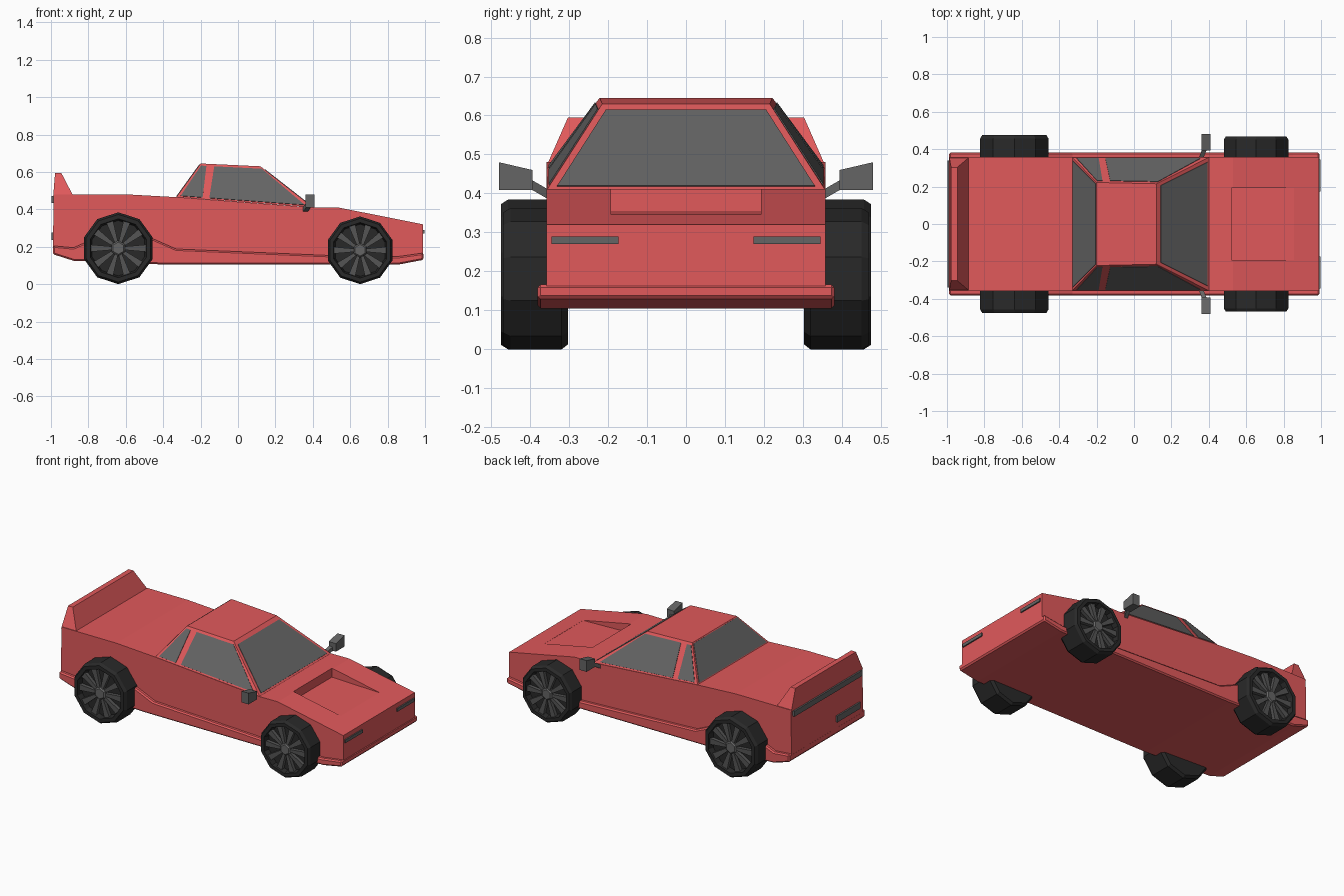
import bpy, bmesh
from math import pi, sin, cos
from mathutils import Matrix, Vector

if "Cube" in bpy.data.objects:
    bpy.data.objects.remove(bpy.data.objects["Cube"])


def material(name, rgb):
    m = bpy.data.materials.new(name)
    m.diffuse_color = (*rgb, 1)
    m.use_nodes = True
    m.node_tree.nodes["Principled BSDF"].inputs["Base Color"].default_value = m.diffuse_color
    return m


RED = material("red_paint", (0.75, 0.10, 0.105))
GLASS = material("dark_glass", (0.13, 0.13, 0.13))
RUBBER = material("black_rubber", (0.022, 0.022, 0.022))
METAL = material("dark_metal", (0.09, 0.09, 0.09))


def finish(bm, name, mat):
    bmesh.ops.recalc_face_normals(bm, faces=bm.faces)
    me = bpy.data.meshes.new(name)
    bm.to_mesh(me)
    bm.free()
    ob = bpy.data.objects.new(name, me)
    me.materials.append(mat)
    bpy.context.collection.objects.link(ob)
    return ob


def loft(name, rings, mat):
    """Closed solid through rings of equal point count."""
    bm = bmesh.new()
    rs = [[bm.verts.new(p) for p in r] for r in rings]
    n = len(rs[0])
    for a, b in zip(rs, rs[1:]):
        for i in range(n):
            j = (i + 1) % n
            bm.faces.new((a[i], a[j], b[j], b[i]))
    bm.faces.new(rs[0])
    bm.faces.new(rs[-1])
    return finish(bm, name, mat)


def prism(name, profile, half, mat):
    """Side profile (x, z) extruded across the car."""
    return loft(name, [[(x, y, z) for x, z in profile] for y in (-half, half)], mat)


def box(name, lo, hi, mat):
    prof = [(lo[0], lo[2]), (hi[0], lo[2]), (hi[0], hi[2]), (lo[0], hi[2])]
    return loft(name, [[(x, y, z) for x, z in prof] for y in (lo[1], hi[1])], mat)


# Main body
body = prism("body", [(-0.99, 0.18), (-0.985, 0.48), (-0.6, 0.48), (-0.33, 0.465),
                      (0.40, 0.41), (0.53, 0.411), (0.988, 0.32), (0.988, 0.14),
                      (0.86, 0.11), (-0.4, 0.11), (-0.88, 0.13)], 0.358, RED)

# Hood recess: wedge cut that runs out flush at the front
cutter = prism("hood_cutter", [(0.522, 0.355), (0.855, 0.3455), (0.9, 0.5), (0.522, 0.5)],
               0.193, RED)
cutter.hide_render = True
cut = body.modifiers.new("hood_recess", 'BOOLEAN')
cut.operation = 'DIFFERENCE'
cut.solver = 'EXACT'
cut.object = cutter
bpy.context.view_layer.objects.active = body
bpy.ops.object.modifier_apply(modifier=cut.name)
bpy.data.objects.remove(cutter)

# Flared lower skirt, raised over the rear wheels
skirt = prism("lower_skirt", [(-0.99, 0.16), (-0.99, 0.205), (-0.88, 0.195), (-0.80, 0.23),
                              (-0.74, 0.26), (-0.54, 0.27), (-0.46, 0.245), (-0.33, 0.188),
                              (0.50, 0.153), (0.85, 0.147), (0.992, 0.167), (0.992, 0.13),
                              (0.86, 0.105), (-0.4, 0.105), (-0.88, 0.125)], 0.381, RED)
bev = skirt.modifiers.new("edge", 'BEVEL')
bev.width = 0.008
bev.segments = 1

# Cabin
base = [(-0.33, 0.356, 0.465), (0.40, 0.356, 0.411)]
roof = [(-0.20, 0.222, 0.645), (0.12, 0.215, 0.63)]


def ring(pair, drop=0):
    (x0, y0, z0), (x1, y1, z1) = pair
    return [(x0, -y0, z0 - drop), (x1, -y1, z1 - drop), (x1, y1, z1 - drop), (x0, y0, z0 - drop)]


loft("cabin", [ring(base), ring(roof)], RED)


def window(name, corners, uvs):
    """Glass patch placed on a cabin face by (u, v) corners."""
    a, b, c, d = map(Vector, corners)
    pts = [a.lerp(b, u).lerp(d.lerp(c, u), v) for u, v in uvs]
    n = (pts[1] - pts[0]).cross(pts[3] - pts[0]).normalized()
    if n.z < 0:
        n = -n
    loft(name, [[p + n * o for p in pts] for o in (-0.004, 0.003)], GLASS)


b, r = ring(base), ring(roof)
window("windshield", (b[1], b[2], r[2], r[1]), [(0.03, 0.03), (0.97, 0.03), (0.955, 0.92), (0.045, 0.92)])
window("rear_window", (b[0], b[3], r[3], r[0]), [(0.02, 0.02), (0.98, 0.02), (0.98, 0.97), (0.02, 0.97)])
for side, (i, j) in (("right", (0, 1)), ("left", (3, 2))):
    face = (b[i], b[j], r[j], r[i])
    window(side + "_rear_side_window", face, [(0.025, 0.04), (0.19, 0.04), (0.115, 0.93), (0.03, 0.93)])
    window(side + "_door_window", face, [(0.24, 0.04), (0.955, 0.04), (0.965, 0.93), (0.235, 0.93)])

# Rear spoiler
loft("rear_spoiler", [
    [(-0.988, -0.358, 0.47), (-0.88, -0.358, 0.47), (-0.88, 0.358, 0.47), (-0.988, 0.358, 0.47)],
    [(-0.978, -0.303, 0.595), (-0.945, -0.303, 0.595), (-0.945, 0.303, 0.595), (-0.978, 0.303, 0.595)]], RED)

# Lamps
for s, side in ((-1, "right"), (1, "left")):
    y0, y1 = sorted((s * 0.173, s * 0.345))
    box(side + "_headlight", (0.97, y0, 0.27), (0.996, y1, 0.29), GLASS)
box("tail_light_bar", (-0.998, -0.34, 0.435), (-0.97, 0.34, 0.47), GLASS)
box("rear_plate", (-0.998, -0.32, 0.235), (-0.97, -0.09, 0.275), GLASS)

# Door mirrors on arms
for s, side in ((-1, "right"), (1, "left")):
    loft(side + "_mirror", [
        [(0.36, s * y, 0.409), (0.41, s * y, 0.409), (0.41, s * y, z), (0.36, s * y, z)]
        for y, z in ((0.394, 0.46), (0.48, 0.48))], GLASS)
    loft(side + "_mirror_arm", [
        [(x, s * y, z), (x + 0.025, s * y, z), (x + 0.025, s * y, z + 0.025), (x, s * y, z + 0.025)]
        for x, y, z in ((0.345, 0.35, 0.383), (0.365, 0.40, 0.412))], GLASS)


def wheel(name, x, R, s, outer):
    n, z = 10, R

    def circle(rad, y, sides=n):
        return [(x + rad * sin(2 * pi * k / sides), s * y, z + rad * cos(2 * pi * k / sides))
                for k in range(sides)]

    # Tyre with chamfered shoulders and a recessed rim cup
    prof = [(0.80, outer - 0.166), (0.93, outer - 0.166), (1, outer - 0.15), (1, outer - 0.018),
            (0.94, outer), (0.82, outer), (0.77, outer - 0.035)]
    loft(name + "_tyre", [circle(R * q, y) for q, y in prof], RUBBER)
    # Tapered spokes
    bm = bmesh.new()
    for k in range(n):
        rot = Matrix.Translation((x, s * (outer - 0.022), z)) @ Matrix.Rotation(2 * pi * (k + 0.5) / n, 4, 'Y')
        vs = bmesh.ops.create_cube(bm, size=1)["verts"]
        for v in vs:
            w = 0.20 if v.co.z > 0 else 0.09
            v.co = rot @ Vector((v.co.x * w * R, v.co.y * 0.022, (0.46 + v.co.z * 0.62) * R))
    finish(bm, name + "_spokes", METAL)
    # Hex hub
    loft(name + "_hub", [circle(R * q, y, 6) for q, y in
                         ((0.22, outer - 0.04), (0.22, outer - 0.012), (0.17, outer - 0.004))], GLASS)


for s, side in ((-1, "right"), (1, "left")):
    wheel(side + "_front_wheel", 0.653, 0.181, s, 0.469)
    wheel(side + "_rear_wheel", -0.64, 0.192, s, 0.475)
